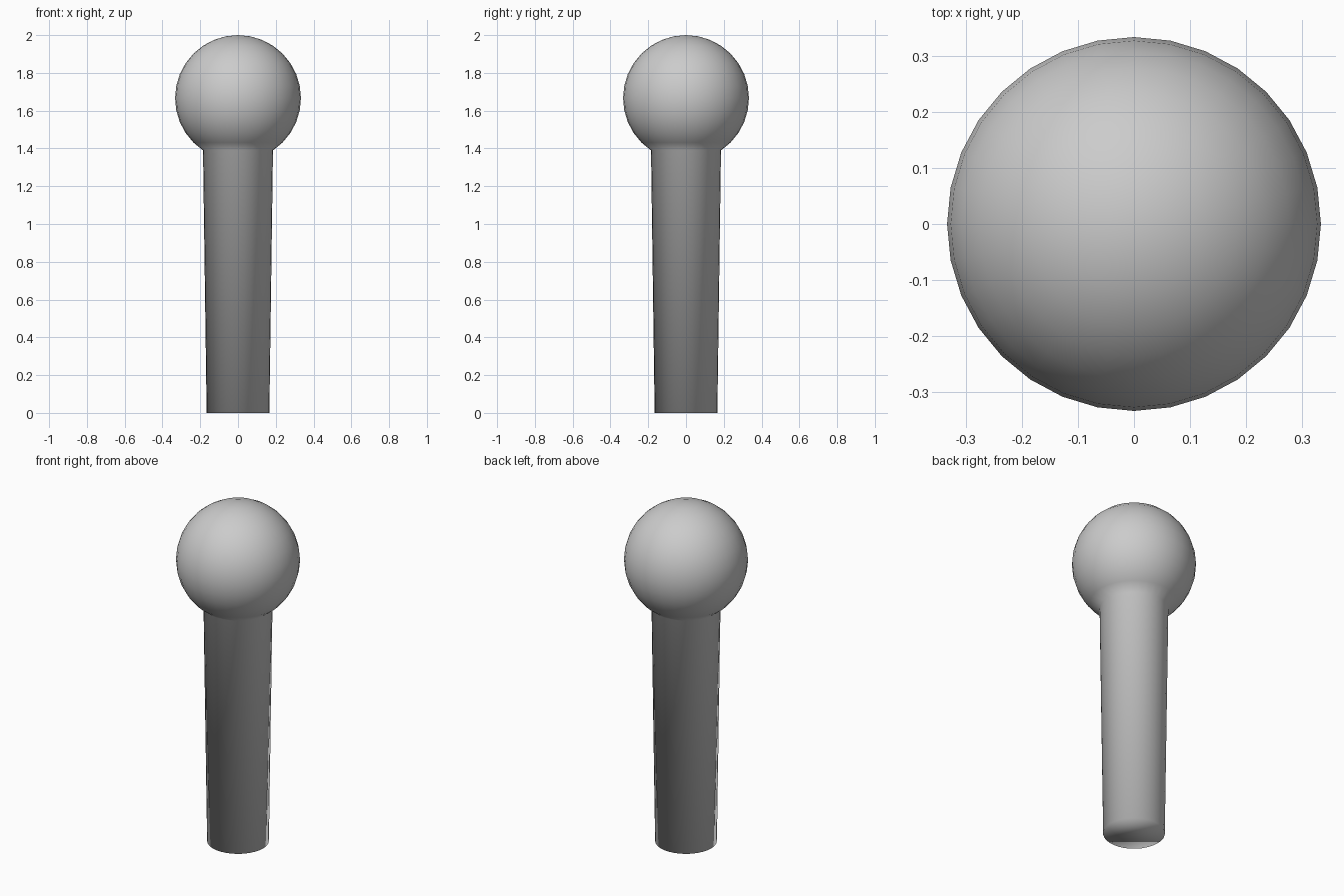
import bpy, bmesh
from mathutils import Vector

if "Cube" in bpy.data.objects:
    bpy.data.objects.remove(bpy.data.objects["Cube"])

R = 1 / 3            # ball radius
BASE_RADIUS = 0.166  # radius at the foot of the handle

# Ball head
bm = bmesh.new()
bmesh.ops.create_uvsphere(bm, u_segments=32, v_segments=16, radius=R)
bmesh.ops.translate(bm, verts=bm.verts, vec=Vector((0, 0, 2 - R)))

# Open the underside at the third ring from the pole
ring_z = min(v.co.z for v in bm.verts if v.co.xy.length > R * 0.54)
bmesh.ops.delete(bm, geom=[v for v in bm.verts if v.co.z < ring_z - 0.001], context='VERTS')

# Handle: pull the open rim down to the floor, narrowing slightly
rim = [e for e in bm.edges if e.is_boundary]
out = bmesh.ops.extrude_edge_only(bm, edges=rim)["geom"]
for v in [g for g in out if isinstance(g, bmesh.types.BMVert)]:
    s = BASE_RADIUS / v.co.xy.length
    v.co = Vector((v.co.x * s, v.co.y * s, 0))

# Flat foot
foot = [e for e in bm.edges if e.is_boundary]
bmesh.ops.contextual_create(bm, geom=foot)
bmesh.ops.recalc_face_normals(bm, faces=bm.faces)
for f in bm.faces:
    f.smooth = True

mesh = bpy.data.meshes.new("ball_headed_handle")
bm.to_mesh(mesh)
bm.free()
bpy.context.collection.objects.link(bpy.data.objects.new("ball_headed_handle", mesh))
